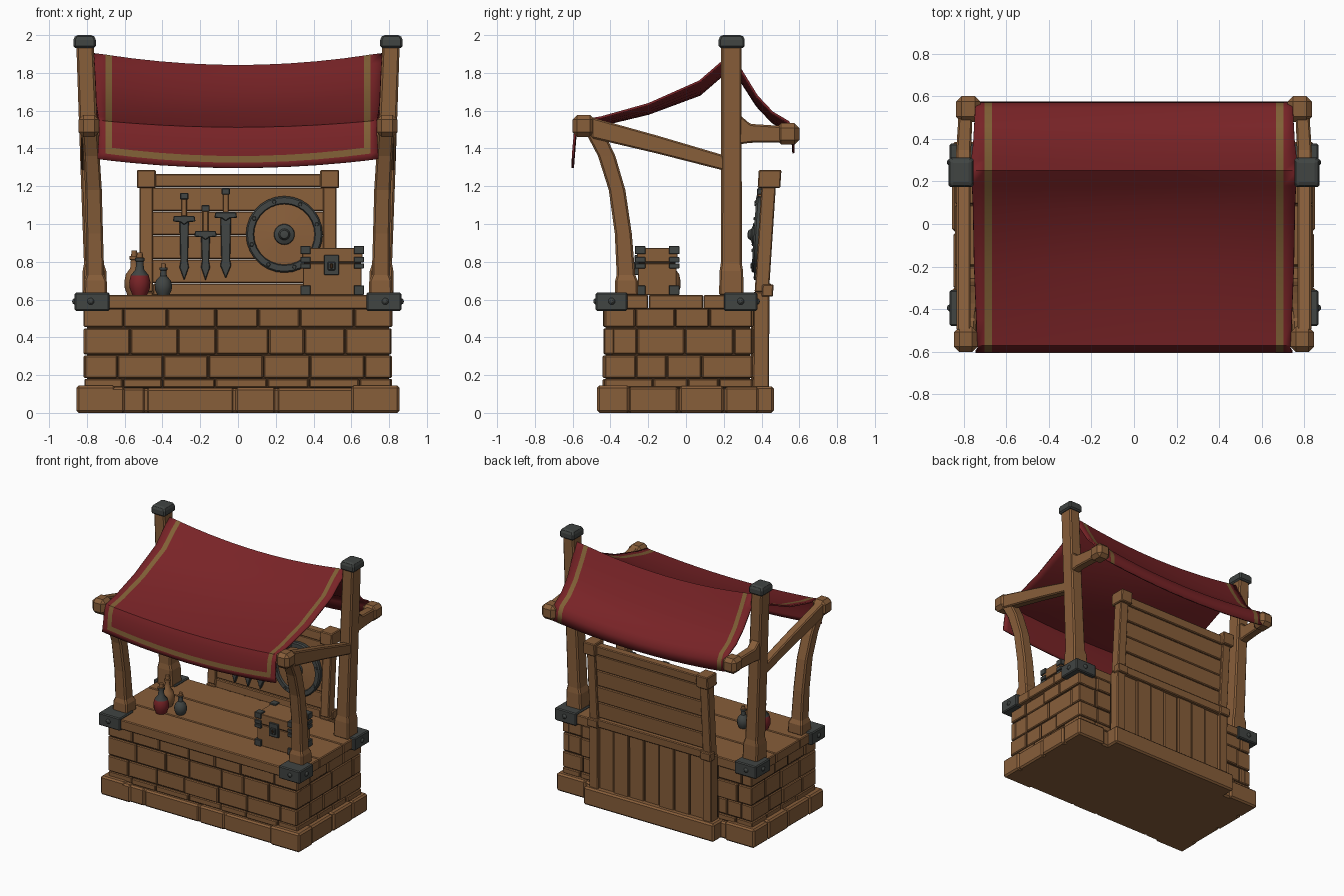
import bpy, bmesh, math, random
from mathutils import Matrix, Vector

if "Cube" in bpy.data.objects:
    bpy.data.objects.remove(bpy.data.objects["Cube"])

random.seed(4)


def material(name, rgb):
    m = bpy.data.materials.new(name)
    m.diffuse_color = (*rgb, 1)
    m.use_nodes = True
    m.node_tree.nodes["Principled BSDF"].inputs["Base Color"].default_value = m.diffuse_color
    return m


WOOD = material("warm wood", (0.245, 0.112, 0.042))
JOINT = material("dark joint", (0.045, 0.022, 0.010))
IRON = material("grey iron", (0.052, 0.058, 0.055))
CLOTH = material("red cloth", (0.190, 0.017, 0.020))
GOLD = material("gold trim", (0.215, 0.115, 0.036))


def finish(name, bm, mats, bevel=0.0, mirror=False, smooth=False, lean=False):
    if lean:  # the display board tilts backwards above the counter
        for v in bm.verts:
            v.co.y += 0.065 * max(0, v.co.z - 0.62)
    bmesh.ops.remove_doubles(bm, verts=bm.verts, dist=1e-5)
    bmesh.ops.recalc_face_normals(bm, faces=bm.faces)
    me = bpy.data.meshes.new(name)
    bm.to_mesh(me)
    bm.free()
    ob = bpy.data.objects.new(name, me)
    bpy.context.collection.objects.link(ob)
    for m in mats:
        me.materials.append(m)
    if smooth:
        me.shade_smooth()
        me.set_sharp_from_angle(angle=math.radians(35))
    if bevel:
        b = ob.modifiers.new("bevel", 'BEVEL')
        b.width, b.segments, b.limit_method = bevel, 1, 'ANGLE'
    if mirror:
        ob.modifiers.new("mirror", 'MIRROR')
    return ob


def rings(bm, loops, mat=0):
    """Skin matching closed loops and cap both ends."""
    vs = [[bm.verts.new(p) for p in lp] for lp in loops]
    n = len(vs[0])
    fs = [bm.faces.new(vs[0][::-1]), bm.faces.new(vs[-1])]
    for a, b in zip(vs, vs[1:]):
        fs += [bm.faces.new((a[i], a[(i + 1) % n], b[(i + 1) % n], b[i])) for i in range(n)]
    for f in fs:
        f.material_index = mat


def box(bm, x, y, z, mat=0):
    rings(bm, [[(x[0], y[0], h), (x[1], y[0], h), (x[1], y[1], h), (x[0], y[1], h)] for h in z], mat)


def beam(bm, path, axis='z', mat=0):
    """path: (x, y, z, width, depth), section square to the given axis."""
    u = Vector((1, 0, 0))
    v = Vector((0, 1, 0)) if axis == 'z' else Vector((0, 0, 1))
    rings(bm, [[Vector(p[:3]) + u * p[3] * a + v * p[4] * b
                for a, b in ((-.5, -.5), (.5, -.5), (.5, .5), (-.5, .5))] for p in path], mat)


def lathe(bm, prof, M, seg, mat_of=lambda k: 0):
    """prof: (radius, height) from bottom to top."""
    vs = [[bm.verts.new(M @ Vector((r * math.cos(2 * math.pi * i / seg), r * math.sin(2 * math.pi * i / seg), h)))
           for i in range(seg)] for r, h in prof]
    for k, (a, b) in enumerate(zip(vs, vs[1:])):
        for i in range(seg):
            j = (i + 1) % seg
            bm.faces.new((a[i], a[j], b[j], b[i])).material_index = mat_of(k)


# plinth: core, blocks along the front and sides, stepped block at the back
bm = bmesh.new()
box(bm, (-.83, .83), (-.45, .37), (0, .13))
for a, b in ((-.855, -.65), (-.645, -.49), (-.485, -.02), (-.015, .2), (.205, .645), (.65, .855)):
    e = .02 if abs(a + b) > 1.4 else random.uniform(.005, .015)
    box(bm, (a, b), (-.45 - e, -.3), (0, .125 + e))
for s in (-1, 1):
    for a, b in ((-.47, -.31), (-.305, -.04), (-.035, .2), (.205, .385)):
        e = random.uniform(.01, .022)
        box(bm, sorted((s * .6, s * (.833 + e))), (a, b), (0, .125 + e))
box(bm, (-.56, .56), (.3, .465), (0, .14))
finish("plinth", bm, [WOOD], .012)

# counter walls: dark joint core covered with uneven blocks
bm = bmesh.new()
box(bm, (-.80, .80), (-.425, .34), (.12, .555))
finish("wall_core", bm, [JOINT])
bm = bmesh.new()
COURSES = ((.135, .18), (.185, .303), (.31, .448), (.455, .553))


def courses(lo, hi, place, step):
    for row, z in enumerate(COURSES):
        s = lo
        first = True
        while s < hi - .01:
            w = step * (random.uniform(.55, .9) if first and row % 2 else random.uniform(.8, 1.3))
            e = hi if hi - s - w < step * .45 else s + w
            place((s, e - (.006 if e < hi else 0)), z, random.uniform(.004, .018))
            s, first = e, False


courses(-.81, .81, lambda s, z, d: box(bm, s, (-.425 - d, -.38), z), .23)
for side in (-1, 1):
    courses(-.43, .35, lambda s, z, d: box(bm, sorted((side * .76, side * (.80 + d))), s, z), .2)
    courses(*sorted((side * .52, side * .81)), lambda s, z, d: box(bm, s, (.3, .342 + d), z), .15)
finish("wall_blocks", bm, [WOOD], .006)

# counter top planks
bm = bmesh.new()
for a, b in ((-.465, -.2), (-.197, .09), (.093, .365)):
    box(bm, (-.84, .84), (a, b), (.55, .625))
finish("counter_top", bm, [WOOD], .006)

# iron corner brackets with studs
bm = bmesh.new()
for y0, y1, face, turn in ((-.478, -.31, -.478, 90), (.2, .378, .378, -90)):
    box(bm, (.68, .865), (y0, y1), (.54, .637))
    stud = [(.02, 0), (.016, .01), (0, .013)]
    lathe(bm, stud, Matrix.Translation((.78, face, .59)) @ Matrix.Rotation(math.radians(turn), 4, 'X'), 8)
    lathe(bm, stud, Matrix.Translation((.865, (y0 + y1) / 2, .59)) @ Matrix.Rotation(math.radians(90), 4, 'Y'), 8)
finish("corner_brackets", bm, [IRON], .008, mirror=True)

# tall rear posts with flared feet and iron caps
bm = bmesh.new()
beam(bm, [(.757, .24, .62, .13, .13), (.76, .24, .75, .125, .125), (.763, .24, .79, .105, .112),
          (.785, .24, 1.3, .098, .11), (.81, .24, 1.95, .092, .11)])
finish("tall_posts", bm, [WOOD], .01, mirror=True)
bm = bmesh.new()
beam(bm, [(.812, .242, 1.932, .118, .138), (.812, .242, 1.985, .118, .138), (.812, .242, 2.0, .09, .11)])
finish("post_caps", bm, [IRON], .01, mirror=True)

# curved front legs
bm = bmesh.new()
beam(bm, [(.755, -.315, .62, .125, .125), (.755, -.315, .70, .12, .12), (.756, -.318, .73, .095, .098),
          (.76, -.332, .95, .09, .09), (.765, -.365, 1.18, .088, .088), (.775, -.42, 1.36, .085, .092),
          (.785, -.495, 1.51, .085, .10)])
finish("front_legs", bm, [WOOD], .01, mirror=True)

# side braces, rear arms and blunt beam ends
bm = bmesh.new()
beam(bm, [(.80, -.5, 1.51, .065, .11), (.80, -.15, 1.42, .065, .095), (.80, .22, 1.318, .065, .08)], 'y')
beam(bm, [(.80, .27, 1.505, .07, .17), (.80, .34, 1.48, .07, .10), (.79, .53, 1.475, .065, .085)], 'y')
finish("side_braces", bm, [WOOD], .008, mirror=True)
bm = bmesh.new()
box(bm, (.735, .845), (-.602, -.482), (1.46, 1.578))
box(bm, (.72, .835), (.478, .6), (1.42, 1.535))
finish("beam_ends", bm, [WOOD], .026, mirror=True)

# awning: rows of (y, height at the sides, height in the middle, half width)
ROWS = [(-.605, 1.345, 1.297, .745), (-.603, 1.38, 1.325, .742), (-.60, 1.415, 1.36, .74), (-.592, 1.50, 1.46, .735),
        (-.57, 1.55, 1.512, .735), (-.45, 1.57, 1.53, .74), (-.2, 1.64, 1.59, .75), (.07, 1.76, 1.69, .755),
        (.18, 1.855, 1.785, .76), (.25, 1.905, 1.842, .765), (.30, 1.81, 1.755, .765), (.38, 1.68, 1.63, .755),
        (.46, 1.595, 1.545, .75), (.545, 1.545, 1.49, .745), (.57, 1.50, 1.44, .742), (.575, 1.42, 1.375, .74)]
half = [.12, .27, .42, .56, .667, .702, .75]
COLS = [-x for x in half[::-1]] + [0] + half
bm = bmesh.new()
grid = [[bm.verts.new((x * w / .75 if abs(x) > .72 else x, y, zm + (ze - zm) * (x / .75) ** 2)) for x in COLS]
        for y, ze, zm, w in ROWS]
for j in range(len(ROWS) - 1):
    for i in range(len(COLS) - 1):
        f = bm.faces.new((grid[j][i], grid[j][i + 1], grid[j + 1][i + 1], grid[j + 1][i]))
        cx = abs(COLS[i] + COLS[i + 1]) / 2
        side_stripe = .667 < cx < .702 and j >= 1
        hem_stripe = j == 1 and cx < .702
        f.material_index = 1 if side_stripe or hem_stripe else 0
awning = finish("awning", bm, [CLOTH, GOLD, CLOTH, CLOTH], smooth=True)
if sum(p.normal.z for p in awning.data.polygons) < 0:
    awning.data.flip_normals()
sol = awning.modifiers.new("thickness", 'SOLIDIFY')
sol.thickness, sol.offset, sol.material_offset = .012, -1, 2

# display board: posts, rails, horizontal planks above, upright planks below
bm = bmesh.new()
for s in (-1, 1):
    box(bm, sorted((s * .45, s * .525)), (.355, .44), (.13, .64))
    box(bm, sorted((s * .45, s * .522)), (.362, .438), (.64, 1.21))
    box(bm, sorted((s * .435, s * .535)), (.342, .462), (1.19, 1.287))
    box(bm, sorted((s * .44, s * .532)), (.40, .46), (.615, .68))
box(bm, (-.45, .45), (.368, .432), (1.195, 1.265))
box(bm, (-.45, .45), (.365, .447), (.62, .685))
for k in range(4):
    box(bm, (-.455, .455), (.376, .422 + .004 * (k % 2)), (.688 + k * .127, .812 + k * .127))
for k in range(7):
    box(bm, (-.453 + k * .13, -.327 + k * .13), (.345, .418 + .005 * (k % 3)), (.13, .625))
finish("display_board", bm, [WOOD], .006, lean=True)

# three hanging swords: (x, tip, guard height, pommel top, blade half width)
bm = bmesh.new()
for x, tip, g, top, w in ((-.285, .70, 1.025, 1.165, .025), (-.172, .70, .945, 1.10, .024), (-.065, .71, 1.045, 1.19, .029)):
    blade = [(x - w, g), (x - w * .8, tip + .1), (x - w, tip + .07), (x, tip), (x + w, tip + .07), (x + w * .8, tip + .1),
             (x + w, g)]
    rings(bm, [[(a, y, h) for a, h in blade] for y in (.352, .378)])
    guard = [(x - .06, g - .012), (x - .02, g - .015), (x, g - .03), (x + .02, g - .015), (x + .06, g - .012),
             (x + .055, g + .018), (x - .055, g + .018)]
    rings(bm, [[(a, y, h) for a, h in guard] for y in (.338, .378)])
    box(bm, (x - .015, x + .015), (.345, .373), (g + .015, top - .03), 1)
    box(bm, (x - .022, x + .022), (.34, .377), (top - .035, top))
finish("swords", bm, [IRON, WOOD], .004, lean=True)

# round shield with iron rim and boss
bm = bmesh.new()
M = Matrix.Translation((.245, .378, .945)) @ Matrix.Rotation(math.radians(90), 4, 'X')
lathe(bm, [(0, 0), (.2, 0), (.203, .03), (.195, .04), (.165, .04), (.16, .026), (.055, .034), (.052, .045), (.03, .055),
           (.022, .07), (0, .075)], M, 28, lambda k: 1 if k == 5 else 0)
for k in range(8):
    a = math.pi / 4 * k + .3
    lathe(bm, [(.012, .038), (.009, .046), (0, .048)], M @ Matrix.Translation((.18 * math.cos(a), .18 * math.sin(a), 0)), 6)
finish("shield", bm, [IRON, WOOD], smooth=True, lean=True)

# chest: body, lid, iron corners and lock
bm = bmesh.new()
box(bm, (.345, .655), (-.255, -.05), (.625, .79))
box(bm, (.35, .65), (-.25, -.055), (.78, .81), 2)
box(bm, (.34, .66), (-.26, -.045), (.798, .874))
for x in ((.33, .385), (.613, .668)):
    for y in ((-.27, -.215), (-.09, -.035)):
        for z in ((.625, .675), (.765, .792), (.797, .825), (.84, .884)):
            box(bm, x, y, z, 1)
box(bm, (.455, .535), (-.272, -.25), (.73, .835), 1)
box(bm, (.475, .515), (-.282, -.26), (.755, .80), 1)
box(bm, (.488, .502), (-.286, -.28), (.765, .79), 2)
finish("chest", bm, [WOOD, IRON, JOINT], .005)

# bottles: (name, x, y, size, height, lower, upper, cork)
for name, x, y, r, h, mats in (("red_bottle", -.52, -.2, .056, .225, [CLOTH, IRON, WOOD]),
                               ("grey_bottle", -.395, -.14, .046, .165, [IRON, IRON, WOOD]),
                               ("brown_jar", -.55, -.08, .052, .235, [WOOD, WOOD, WOOD])):
    bm = bmesh.new()
    prof = [(0, 0), (.7, 0), (.95, .15), (1, .3), (.85, .46), (.4, .6), (.34, .78), (.46, .8), (.46, .87), (.3, .88),
            (.27, 1), (0, 1)]
    lathe(bm, [(a * r, b * h) for a, b in prof], Matrix.Translation((x, y, .625)), 12,
          lambda k: 0 if k < 4 else 1 if k < 8 else 2)
    finish(name, bm, mats, smooth=True)
